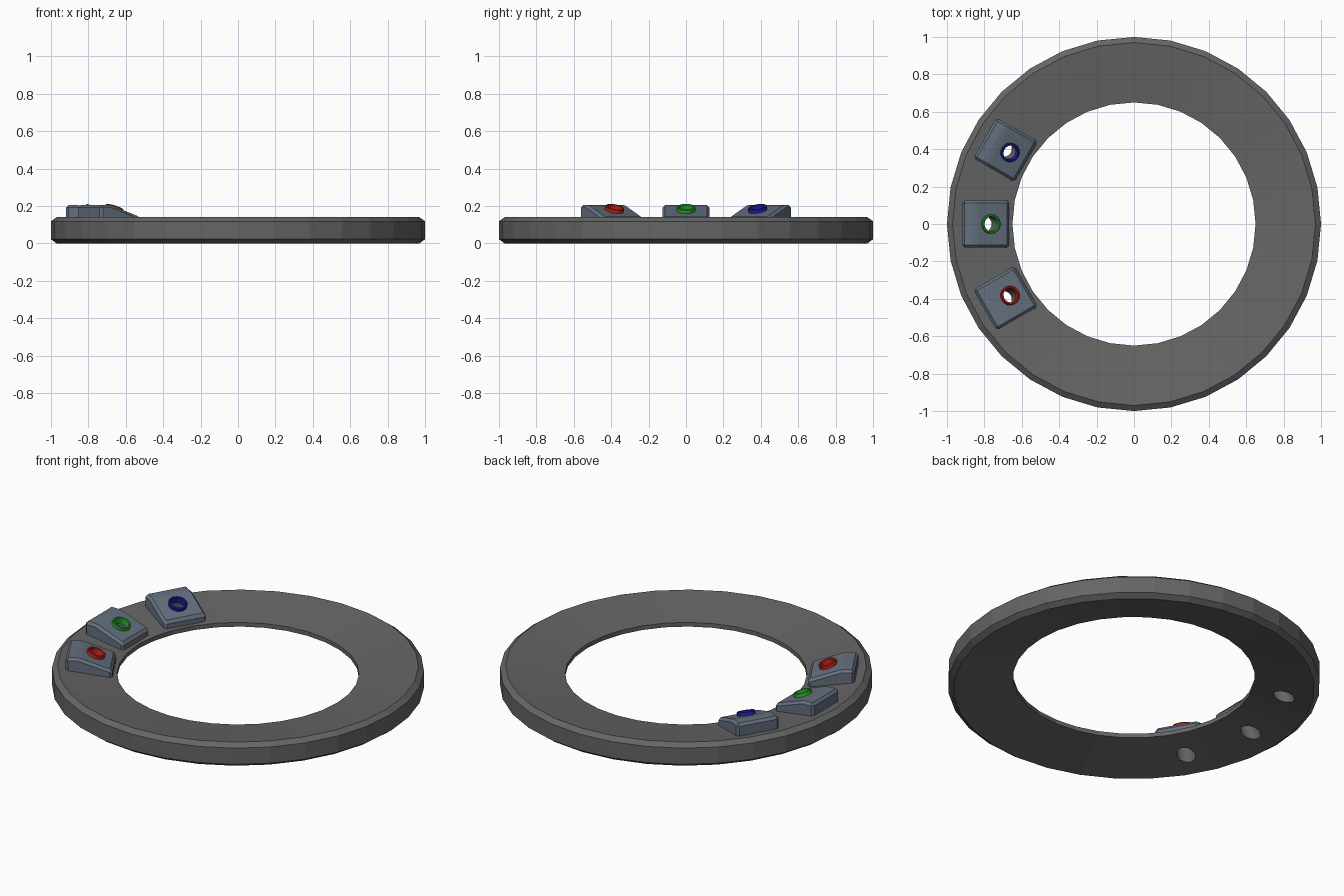
import bpy, bmesh
from math import radians, sin, cos, pi
from mathutils import Matrix

if "Cube" in bpy.data.objects:
    bpy.data.objects.remove(bpy.data.objects["Cube"])

TILT = radians(19.5)


def material(name, rgb):
    m = bpy.data.materials.new(name)
    m.diffuse_color = (*rgb, 1)
    m.use_nodes = True
    m.node_tree.nodes["Principled BSDF"].inputs["Base Color"].default_value = m.diffuse_color
    return m


def add_object(name, bm, mat, matrix=None):
    bmesh.ops.recalc_face_normals(bm, faces=bm.faces)
    me = bpy.data.meshes.new(name)
    bm.to_mesh(me)
    bm.free()
    if mat:
        me.materials.append(mat)
    ob = bpy.data.objects.new(name, me)
    bpy.context.collection.objects.link(ob)
    if matrix:
        ob.matrix_world = matrix
    return ob


def lathe(profile, sides):
    """Closed (radius, z) profile swept round z."""
    bm = bmesh.new()
    rings = [[bm.verts.new((r * cos(2 * pi * i / sides), r * sin(2 * pi * i / sides), z))
              for r, z in profile] for i in range(sides)]
    n = len(profile)
    for i in range(sides):
        a, b = rings[i], rings[(i + 1) % sides]
        for j in range(n):
            k = (j + 1) % n
            bm.faces.new((a[j], b[j], b[k], a[k]))
    return bm


def wedge():
    """Block with a flat outer top and an inward slope, all edges chamfered."""
    profile = [(-.92, .09), (-.92, .205), (-.85, .205), (-.667, .14), (-.667, .085)]
    bm = bmesh.new()
    face = bm.faces.new([bm.verts.new((x, -.125, z)) for x, z in profile])
    ext = bmesh.ops.extrude_face_region(bm, geom=[face])
    bmesh.ops.translate(bm, vec=(0, .25, 0),
                        verts=[v for v in ext["geom"] if isinstance(v, bmesh.types.BMVert)])
    bmesh.ops.recalc_face_normals(bm, faces=bm.faces)
    # every edge except those of the buried underside
    edges = [e for e in bm.edges if not any(f.normal.z < -.5 for f in e.link_faces)]
    bmesh.ops.bevel(bm, geom=edges, offset=.014, segments=1, affect='EDGES', profile=.5)
    return bm


def cut(target, cutter):
    mod = target.modifiers.new("hole", 'BOOLEAN')
    mod.operation = 'DIFFERENCE'
    mod.solver = 'EXACT'
    mod.object = cutter


ring_mat = material("dark_grey", (.13, .13, .13))
block_mat = material("slate", (.13, .16, .21))

# Base ring: chamfered outer rim, both faces taper towards a thin inner edge
base = add_object("base_ring", lathe(
    [(.65, .07), (.97, 0), (1, .022), (1, .118), (.97, .14), (.65, .095)], 32), ring_mat)

# Three sloped blocks, each with a tilted hole and a coloured collar
parts = [("red", -30, (.55, .02, .01)),
         ("green", 0, (.03, .42, .03)),
         ("blue", 30, (.015, .015, .4))]
for name, angle, rgb in parts:
    turn = Matrix.Rotation(radians(-angle), 4, 'Z')
    seat = turn @ Matrix.Translation((-.768, 0, .176)) @ Matrix.Rotation(TILT, 4, 'Y')

    block = add_object(name + "_block", wedge(), block_mat, turn)

    bm = bmesh.new()
    bmesh.ops.create_cone(bm, cap_ends=True, segments=24, radius1=.05, radius2=.05, depth=.6)
    cutter = add_object(name + "_hole_cutter", bm, None, seat)
    cutter.hide_render = True
    cutter.display_type = 'WIRE'
    cut(base, cutter)
    cut(block, cutter)

    # thin collar standing proud of the slope
    add_object(name + "_collar", lathe(
        [(.039, -.02), (.051, -.02), (.051, .017), (.048, .02), (.042, .02), (.039, .017)], 24),
        material(name, rgb), seat)
